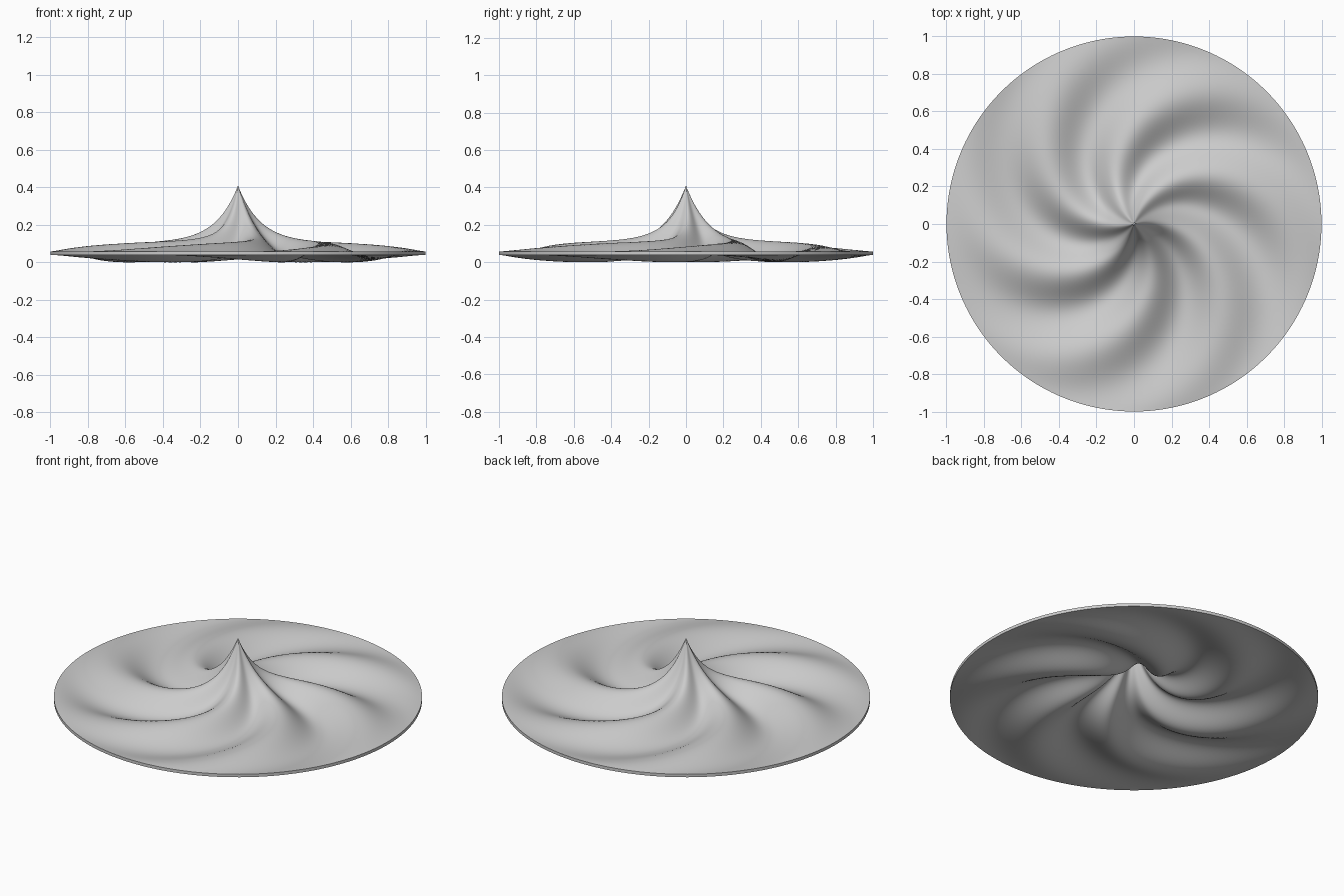
import bpy, bmesh
from math import sin, cos, pi, exp, radians

cube = bpy.data.objects.get("Cube")
if cube:
    bpy.data.objects.remove(cube)

SEGMENTS, RINGS, FOLDS = 192, 56, 6
RIM, THICK, PEAK = 0.053, 0.018, 0.352
FOLD_HEIGHT, TWIST = 0.045, 1.5
VALLEY = radians(44)


def height(r, a):
    """Pointed peak plus spiral folds that fade out at the centre and rim."""
    peak = PEAK * exp(-r / 0.13)
    fold = FOLD_HEIGHT * 4 * r * (1 - r)
    return RIM + peak - fold * cos(FOLDS * (a - VALLEY + TWIST * r))


# Plain grey surface
grey = bpy.data.materials.new("grey")
grey.use_nodes = True
grey.diffuse_color = (0.6, 0.6, 0.6, 1)
grey.node_tree.nodes["Principled BSDF"].inputs["Base Color"].default_value = grey.diffuse_color

# Upper skin: rings of points joined to the tip
bm = bmesh.new()
tip = bm.verts.new((0, 0, height(0, 0)))
previous = None
for i in range(1, RINGS + 1):
    r = (i / RINGS) ** 1.25
    ring = []
    for j in range(SEGMENTS):
        a = 2 * pi * j / SEGMENTS
        ring.append(bm.verts.new((r * cos(a), r * sin(a), height(r, a))))
    for j in range(SEGMENTS):
        k = (j + 1) % SEGMENTS
        if previous:
            bm.faces.new((previous[j], ring[j], ring[k], previous[k]))
        else:
            bm.faces.new((tip, ring[j], ring[k]))
    previous = ring

# Lower skin and rim wall: a copy dropped straight down
skin = bm.faces[:]
copy = bmesh.ops.duplicate(bm, geom=bm.verts[:] + bm.edges[:] + skin)
lower = [g for g in copy["geom"] if isinstance(g, bmesh.types.BMVert)]
bmesh.ops.translate(bm, verts=lower, vec=(0, 0, -THICK))
bmesh.ops.bridge_loops(bm, edges=[e for e in bm.edges if e.is_boundary])
bmesh.ops.recalc_face_normals(bm, faces=bm.faces[:])

mesh = bpy.data.meshes.new("swirled_disc")
bm.to_mesh(mesh)
bm.free()
mesh.materials.append(grey)
disc = bpy.data.objects.new("swirled_disc", mesh)
bpy.context.collection.objects.link(disc)

# Smooth skins with a crisp rim
bpy.ops.object.select_all(action="DESELECT")
disc.select_set(True)
bpy.context.view_layer.objects.active = disc
bpy.ops.object.shade_smooth_by_angle(angle=radians(40))

# Rest the lowest point on the ground
lowest = min(v.co.z for v in mesh.vertices)
for v in mesh.vertices:
    v.co.z -= lowest
